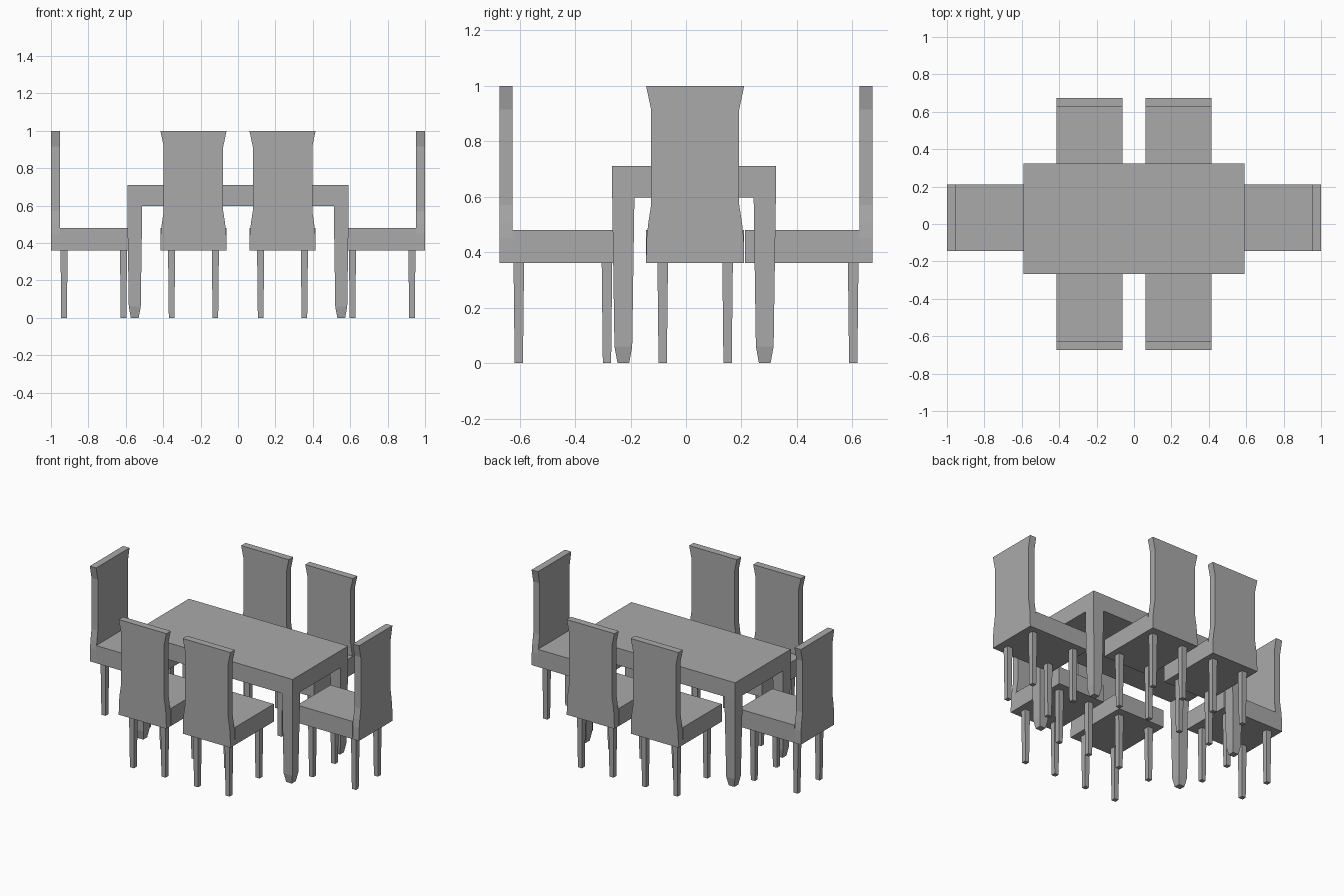
import bpy, bmesh, math
from mathutils import Matrix, Vector

if "Cube" in bpy.data.objects:
    bpy.data.objects.remove(bpy.data.objects["Cube"])

grey = bpy.data.materials.new("plain grey")
grey.diffuse_color = (0.4, 0.4, 0.4, 1)
grey.use_nodes = True
grey.node_tree.nodes["Principled BSDF"].inputs["Base Color"].default_value = grey.diffuse_color


def finish(name, bm, matrix):
    bmesh.ops.recalc_face_normals(bm, faces=bm.faces)
    mesh = bpy.data.meshes.new(name)
    bm.to_mesh(mesh)
    bm.free()
    mesh.materials.append(grey)
    obj = bpy.data.objects.new(name, mesh)
    obj.matrix_world = matrix
    bpy.context.collection.objects.link(obj)


def box(name, lo, hi, matrix=Matrix()):
    lo, hi = Vector(lo), Vector(hi)
    bm = bmesh.new()
    bmesh.ops.create_cube(bm, size=1)
    for v in bm.verts:
        v.co = (lo + hi) / 2 + v.co * (hi - lo)
    finish(name, bm, matrix)


def square_leg(name, x, y, levels, matrix=Matrix()):
    """Stack of square sections given as (z, half width)."""
    bm = bmesh.new()
    rings = [[bm.verts.new((x + sx * r, y + sy * r, z))
              for sx, sy in ((-1, -1), (1, -1), (1, 1), (-1, 1))]
             for z, r in levels]
    for a, b in zip(rings, rings[1:]):
        for i in range(4):
            j = (i + 1) % 4
            bm.faces.new((a[i], a[j], b[j], b[i]))
    bm.faces.new(rings[0])
    bm.faces.new(rings[-1])
    finish(name, bm, matrix)


def chair_back(name, matrix):
    """Waisted panel, extruded through its thickness."""
    side = [(0.177, 0.361), (0.175, 0.45), (0.169, 0.505),
            (0.159, 0.57), (0.159, 0.915), (0.177, 1.0)]
    outline = side + [(-x, z) for x, z in reversed(side)]
    bm = bmesh.new()
    face = bm.faces.new([bm.verts.new((x, 0, z)) for x, z in outline])
    ext = bmesh.ops.extrude_face_region(bm, geom=[face])
    verts = [g for g in ext["geom"] if isinstance(g, bmesh.types.BMVert)]
    bmesh.ops.translate(bm, verts=verts, vec=(0, 0.047, 0))
    finish(name, bm, matrix)


# Table: thick top and four tapered legs with chamfered feet
box("table_top", (-0.592, -0.266, 0.597), (0.592, 0.324, 0.711))
for x in (-0.552, 0.552):
    for y in (-0.226, 0.284):
        square_leg("table_leg", x, y, [(0, 0.021), (0.06, 0.032), (0.597, 0.04)])

# Chairs: origin at the rear of the back, seat pointing along local +y
places = [(-0.238, -0.673, 0), (0.238, -0.673, 0),
          (-0.238, 0.673, 180), (0.238, 0.673, 180),
          (-1.0, 0.033, -90), (1.0, 0.033, 90)]
for px, py, angle in places:
    m = Matrix.Translation((px, py, 0)) @ Matrix.Rotation(math.radians(angle), 4, 'Z')
    box("chair_seat", (-0.177, 0.047, 0.361), (0.177, 0.46, 0.479), m)
    chair_back("chair_back", m)
    for x in (-0.117, 0.117):
        for y in (0.07, 0.388):
            square_leg("chair_leg", x, y, [(0, 0.015), (0.361, 0.019)], m)
